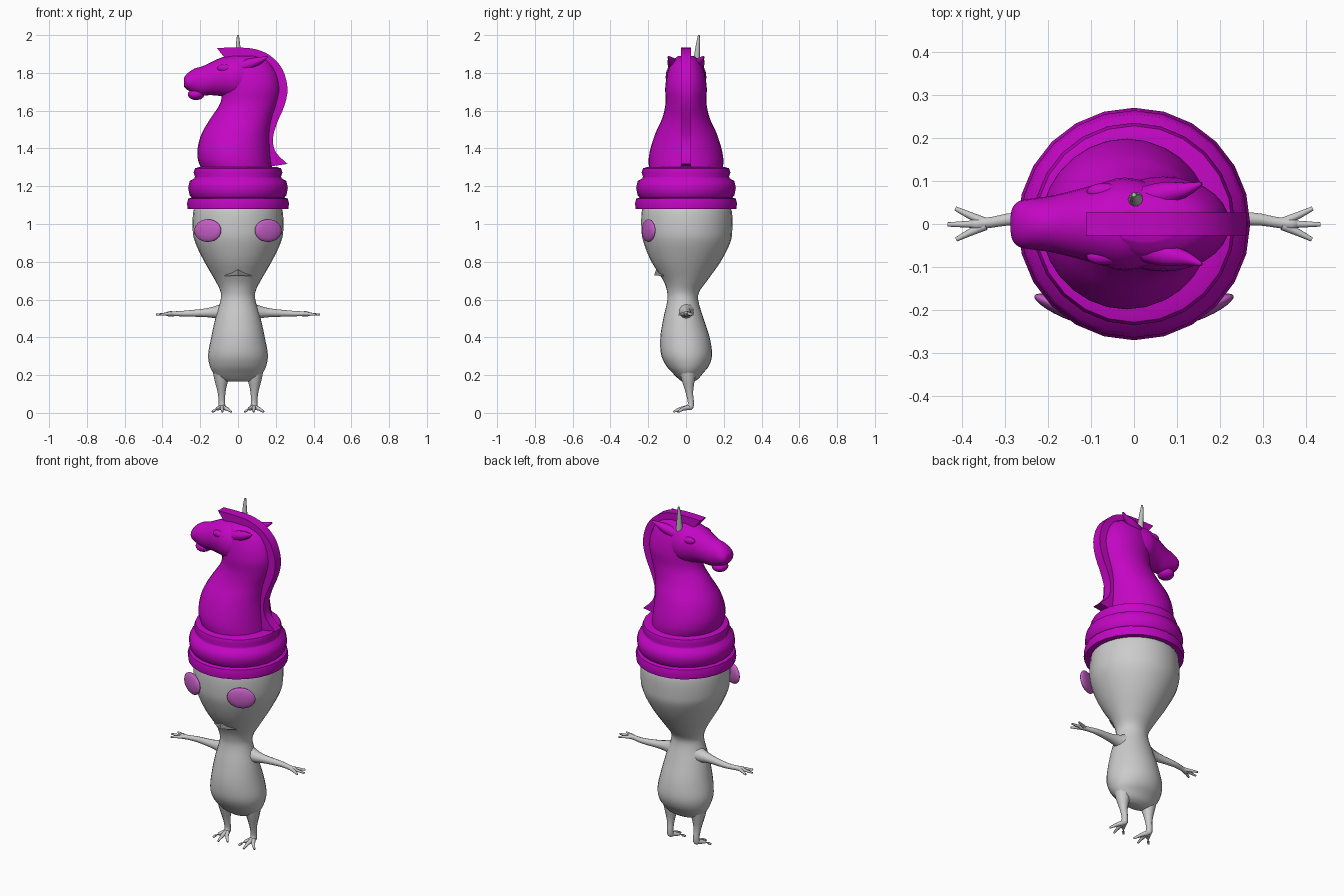
import bpy, bmesh, math
from mathutils import Vector, Matrix


def material(name, rgb):
    m = bpy.data.materials.new(name)
    m.diffuse_color = (*rgb, 1)
    return m


MAGENTA = material("magenta", (0.55, 0.002, 0.55))
GREY = material("pale grey", (0.6, 0.6, 0.6))
EYE = material("dusty purple", (0.55, 0.11, 0.55))
MOUTH = material("dark grey", (0.24, 0.24, 0.24))
STEM = material("stem grey", (0.5, 0.54, 0.5))


def finish(name, bm, mat, angle=40):
    bmesh.ops.recalc_face_normals(bm, faces=bm.faces)
    me = bpy.data.meshes.new(name)
    bm.to_mesh(me)
    bm.free()
    me.materials.append(mat)
    for p in me.polygons:
        p.use_smooth = True
    me.set_sharp_from_angle(angle=math.radians(angle))
    ob = bpy.data.objects.new(name, me)
    bpy.context.collection.objects.link(ob)
    return ob


def resample(rows, steps):
    """Catmull-Rom interpolation of rows of numbers."""
    out = []
    for i in range(len(rows) - 1):
        a, b, c, d = (rows[max(i - 1, 0)], rows[i], rows[i + 1],
                      rows[min(i + 2, len(rows) - 1)])
        for s in range(steps):
            t = s / steps
            out.append([0.5 * (2 * q + (r - p) * t + (2 * p - 5 * q + 4 * r - w) * t * t
                               + (3 * q - p - 3 * r + w) * t ** 3)
                        for p, q, r, w in zip(a, b, c, d)])
    return out + [list(rows[-1])]


def loft(name, sections, mat, n=24, angle=40):
    """Skin elliptical sections given as (centre, u axis, v axis)."""
    bm = bmesh.new()
    rings = []
    for c, u, v in sections:
        rings.append([bm.verts.new(c + u * math.cos(2 * math.pi * k / n)
                                   + v * math.sin(2 * math.pi * k / n)) for k in range(n)])
    for a, b in zip(rings, rings[1:]):
        for k in range(n):
            bm.faces.new((a[k], a[(k + 1) % n], b[(k + 1) % n], b[k]))
    bm.faces.new(rings[0])
    bm.faces.new(rings[-1])
    return finish(name, bm, mat, angle)


def upright(name, rows, mat, n=28, steps=4):
    """Rows: z, x min, x max, y min, y max."""
    secs = [(Vector(((x0 + x1) / 2, (y0 + y1) / 2, z)), Vector(((x1 - x0) / 2, 0, 0)),
             Vector((0, (y1 - y0) / 2, 0))) for z, x0, x1, y0, y1 in resample(rows, steps)]
    return loft(name, secs, mat, n)


def tube(name, rows, mat, n=10, steps=3):
    """Rows: x, y, z, radius."""
    rows = resample(rows, steps)
    pts = [Vector(r[:3]) for r in rows]
    secs = []
    for i, p in enumerate(pts):
        t = (pts[min(i + 1, len(pts) - 1)] - pts[max(i - 1, 0)]).normalized()
        ref = Vector((0, 1, 0)) if abs(t.y) < 0.7 else Vector((1, 0, 0))
        u = t.cross(ref).normalized()
        secs.append((p, u * rows[i][3], t.cross(u) * rows[i][3]))
    return loft(name, secs, mat, n, 60)


def ellipsoid(name, centre, radii, mat, turn=0.0):
    bm = bmesh.new()
    bmesh.ops.create_uvsphere(bm, u_segments=24, v_segments=12, radius=1)
    bm.transform(Matrix.Translation(centre) @ Matrix.Rotation(turn, 4, 'Z')
                 @ Matrix.Diagonal((*radii, 1)))
    return finish(name, bm, mat, 60)


# Pear-shaped body and bulbous head in one skin
upright("body_and_head", [
    (0.165, -0.06, 0.06, -0.02, 0.04), (0.18, -0.10, 0.10, -0.04, 0.065),
    (0.21, -0.13, 0.13, -0.07, 0.09), (0.25, -0.15, 0.15, -0.105, 0.122),
    (0.31, -0.158, 0.158, -0.132, 0.138), (0.40, -0.142, 0.142, -0.136, 0.125),
    (0.50, -0.12, 0.12, -0.12, 0.093), (0.59, -0.094, 0.094, -0.10, 0.066),
    (0.64, -0.092, 0.092, -0.10, 0.07), (0.70, -0.12, 0.12, -0.12, 0.112),
    (0.80, -0.178, 0.178, -0.183, 0.183), (0.90, -0.226, 0.226, -0.224, 0.234),
    (0.97, -0.24, 0.24, -0.236, 0.245), (1.07, -0.236, 0.236, -0.234, 0.242),
    (1.14, -0.21, 0.21, -0.21, 0.21)], GREY)

for s, side in ((-1, "left"), (1, "right")):
    # Arms with three splayed fingers
    tube(side + "_arm", [(s * 0.07, 0, 0.535, 0.05), (s * 0.115, 0, 0.533, 0.034),
                         (s * 0.17, 0.004, 0.53, 0.023), (s * 0.27, 0.012, 0.526, 0.016),
                         (s * 0.33, 0.004, 0.525, 0.013), (s * 0.365, 0, 0.524, 0.014),
                         (s * 0.38, 0, 0.523, 0.008)], GREY)
    for i, (fx, fy) in enumerate(((0.415, 0.036), (0.433, -0.001), (0.413, -0.036))):
        tube(f"{side}_finger_{i + 1}", [(s * 0.345, fy * 0.1, 0.526, 0.011),
                                        (s * 0.385, fy * 0.6, 0.523, 0.008),
                                        (s * fx, fy, 0.52, 0.005)], GREY, 8, 2)
    # Legs with three toes pointing forward
    tube(side + "_leg", [(s * 0.085, 0.01, 0.25, 0.055), (s * 0.088, 0.012, 0.18, 0.038),
                         (s * 0.087, 0.018, 0.11, 0.021), (s * 0.085, 0.026, 0.055, 0.017),
                         (s * 0.085, 0.022, 0.03, 0.018), (s * 0.085, 0.02, 0.018, 0.010)], GREY)
    for i, (tx, ty) in enumerate(((0.035, -0.045), (0.083, -0.068), (0.136, -0.04))):
        tube(f"{side}_toe_{i + 1}", [(s * 0.085, 0.025, 0.03, 0.015),
                                     (s * (0.085 + tx) / 2, ty * 0.4, 0.022, 0.010),
                                     (s * tx, ty, 0.005, 0.005)], GREY, 8, 2)
    # Flat oval eyes
    ellipsoid(side + "_eye", (s * 0.16, -0.198, 0.965), (0.078, 0.02, 0.06), EYE,
              s * math.radians(24))

# Downturned mouth wedge
bm = bmesh.new()
top, mid, lt, rt, back = [bm.verts.new(v) for v in (
    (0, -0.155, 0.772), (0, -0.168, 0.728), (-0.075, -0.118, 0.724),
    (0.075, -0.118, 0.724), (0, -0.09, 0.73))]
for f in ((top, lt, mid), (top, mid, rt), (top, rt, back), (top, back, lt),
          (lt, back, mid), (mid, back, rt)):
    bm.faces.new(f)
finish("mouth", bm, MOUTH)

# Ringed base of the hat
base = [(0.22, 1.12), (0.225, 1.08), (0.266, 1.08), (0.27, 1.108), (0.264, 1.134),
        (0.246, 1.14), (0.256, 1.152), (0.264, 1.19), (0.256, 1.228), (0.232, 1.241),
        (0.228, 1.25), (0.235, 1.272), (0.228, 1.295), (0.20, 1.303), (0.01, 1.303)]
loft("hat_base_rings", [(Vector((0, 0, z)), Vector((r, 0, 0)), Vector((0, r, 0)))
                        for r, z in base], MAGENTA, 24, 55)

# Horse chest and neck
upright("horse_neck", [
    (1.295, -0.195, 0.18, -0.195, 0.195), (1.34, -0.212, 0.175, -0.198, 0.198),
    (1.40, -0.214, 0.17, -0.188, 0.188), (1.48, -0.192, 0.168, -0.162, 0.162),
    (1.56, -0.145, 0.182, -0.126, 0.126), (1.64, -0.094, 0.208, -0.108, 0.108),
    (1.72, -0.085, 0.222, -0.11, 0.11), (1.80, -0.09, 0.205, -0.098, 0.098),
    (1.86, -0.08, 0.165, -0.075, 0.075), (1.89, -0.05, 0.10, -0.04, 0.04)], MAGENTA)

# Horse head, rows: x, z min, z max, half width
head = [(0.06, 1.66, 1.885, 0.09), (-0.02, 1.66, 1.892, 0.108), (-0.08, 1.675, 1.884, 0.094),
        (-0.14, 1.682, 1.858, 0.078), (-0.19, 1.68, 1.834, 0.066), (-0.23, 1.69, 1.823, 0.06),
        (-0.265, 1.708, 1.80, 0.054), (-0.282, 1.722, 1.78, 0.038), (-0.287, 1.735, 1.765, 0.015)]
loft("horse_head", [(Vector((x, 0, (a + b) / 2)), Vector((0, w, 0)), Vector((0, 0, (b - a) / 2)))
                    for x, a, b, w in resample(head, 3)], MAGENTA)
ellipsoid("horse_lower_lip", (-0.222, 0, 1.686), (0.044, 0.046, 0.03), MAGENTA)

for s, side in ((-1, "front"), (1, "back")):
    # Ears swept backwards, and brows
    tube(side + "_ear", [(0.03, s * 0.06, 1.835, 0.03), (0.075, s * 0.072, 1.852, 0.027),
                         (0.12, s * 0.08, 1.868, 0.017), (0.157, s * 0.094, 1.886, 0.004)], MAGENTA)
    ellipsoid(side + "_brow", (-0.07, s * 0.075, 1.825), (0.04, 0.02, 0.02), MAGENTA)

# Mane: thick strip following the crest and the back of the neck
outer = resample([(-0.112, 1.932), (0.0, 1.934), (0.09, 1.926), (0.17, 1.892), (0.235, 1.82),
                  (0.262, 1.72), (0.247, 1.63), (0.205, 1.53), (0.185, 1.45), (0.20, 1.38),
                  (0.262, 1.318)], 3)
inner = resample([(0.15, 1.302), (0.13, 1.42), (0.15, 1.52), (0.19, 1.63), (0.20, 1.73),
                  (0.17, 1.81), (0.08, 1.875), (0.0, 1.88), (-0.075, 1.885)], 3)
bm = bmesh.new()
face = bm.faces.new([bm.verts.new((x, -0.027, z)) for x, z in outer + inner])
ext = bmesh.ops.extrude_face_region(bm, geom=[face])
bmesh.ops.translate(bm, vec=(0, 0.054, 0),
                    verts=[v for v in ext["geom"] if isinstance(v, bmesh.types.BMVert)])
finish("horse_mane", bm, MAGENTA, 35)

# Thin stem poking out beside the mane
tube("stem", [(0.005, 0.055, 1.84, 0.02), (0.003, 0.058, 1.89, 0.016),
              (0, 0.064, 1.96, 0.01), (0, 0.068, 2.0, 0.005)], STEM, 10, 2)
